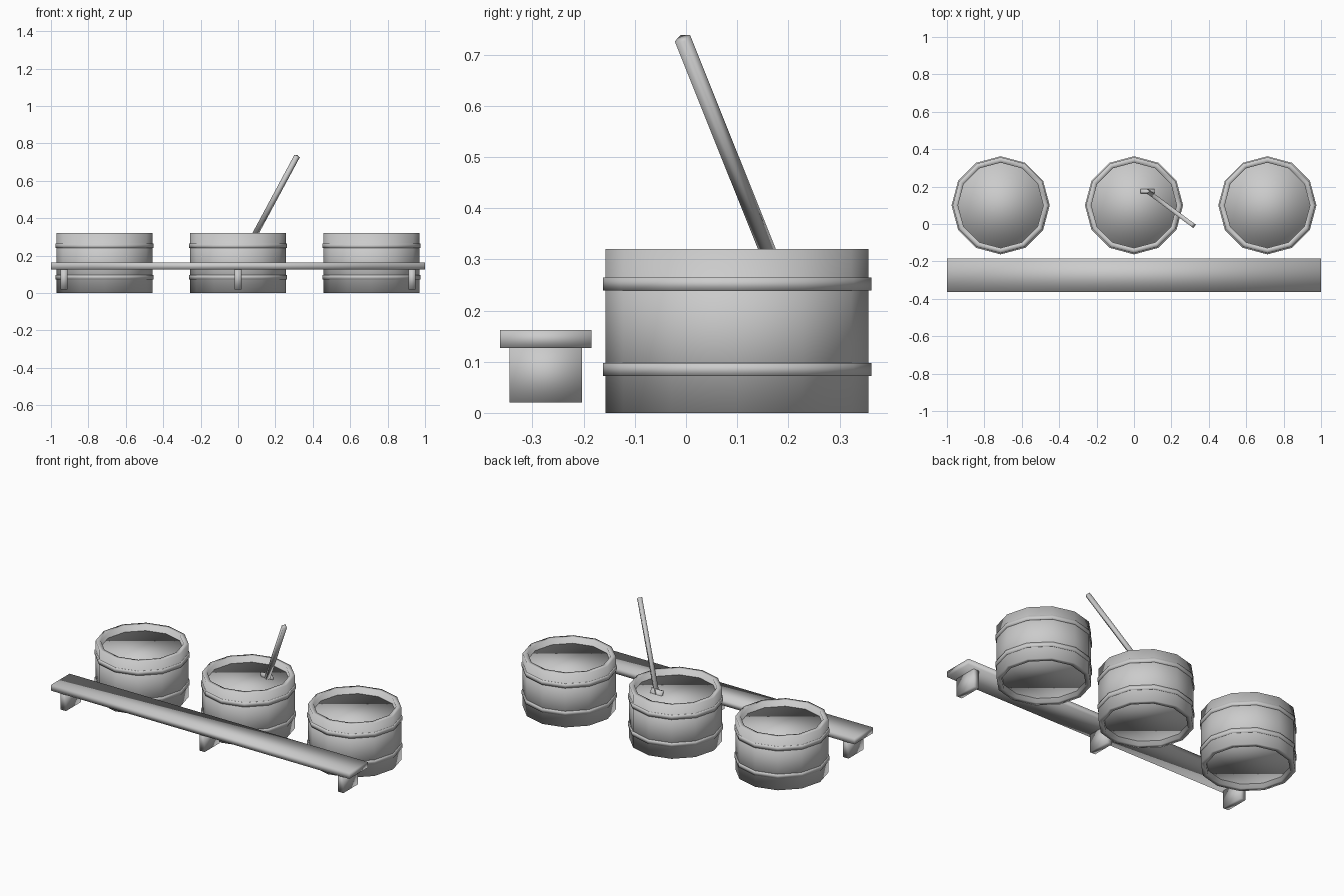
import bpy
import bmesh
import math
from mathutils import Vector

cube = bpy.data.objects.get("Cube")
if cube:
    bpy.data.objects.remove(cube, do_unlink=True)

grey = bpy.data.materials.new("plain grey")
grey.use_nodes = True
grey.diffuse_color = (0.6, 0.6, 0.6, 1)
grey.node_tree.nodes["Principled BSDF"].inputs["Base Color"].default_value = (0.6, 0.6, 0.6, 1)

SIDES = 12


def finish(name, bm, location):
    """Turn a bmesh into a fully smooth-shaded object."""
    bmesh.ops.recalc_face_normals(bm, faces=bm.faces)
    mesh = bpy.data.meshes.new(name)
    bm.to_mesh(mesh)
    bm.free()
    mesh.materials.append(grey)
    mesh.shade_smooth()
    obj = bpy.data.objects.new(name, mesh)
    bpy.context.collection.objects.link(obj)
    obj.location = location
    return obj


def lathe(name, profile, location):
    """Revolve a closed (radius, height) profile around z."""
    bm = bmesh.new()
    rings = []
    for i in range(SIDES):
        a = math.tau * i / SIDES
        rings.append([bm.verts.new((r * math.cos(a), r * math.sin(a), z)) for r, z in profile])
    n = len(profile)
    for i in range(SIDES):
        here, there = rings[i], rings[(i + 1) % SIDES]
        for j in range(n):
            k = (j + 1) % n
            bm.faces.new((here[j], there[j], there[k], here[k]))
    return finish(name, bm, location)


def box(name, size, location):
    bm = bmesh.new()
    bmesh.ops.create_cube(bm, size=1)
    bmesh.ops.scale(bm, vec=size, verts=bm.verts)
    return finish(name, bm, location)


def filling(name, radius, height, location):
    bm = bmesh.new()
    bmesh.ops.create_cone(bm, cap_ends=True, segments=SIDES, radius1=radius,
                          radius2=radius, depth=height)
    return finish(name, bm, location)


# Tubs: hollow wall, two hoops and a filling slightly recessed at both ends
wall = [(0.257, 0), (0.257, 0.32), (0.228, 0.32), (0.228, 0)]
hoop = [(0.25, -0.0125), (0.2625, -0.0125), (0.2625, 0.0125), (0.25, 0.0125)]
for side, x in (("right", -0.713), ("middle", 0), ("left", 0.713)):
    lathe(side + "_tub_wall", wall, (x, 0.1, 0))
    for level, z in (("lower", 0.085), ("upper", 0.252)):
        lathe(f"{side}_tub_{level}_hoop", hoop, (x, 0.1, z))
    filling(side + "_tub_filling", 0.23, 0.258, (x, 0.1, 0.156))

# Bench: plank and three legs
box("bench_plank", (2, 0.178, 0.035), (0, -0.274, 0.1445))
for side, x in (("right", -0.93), ("middle", 0), ("left", 0.93)):
    box(side + "_bench_leg", (0.036, 0.142, 0.115), (x, -0.274, 0.0775))

# Paddle: leaning handle with a small flat blade dipped in the middle tub
bottom = Vector((0.068, 0.178, 0.27))
top = Vector((0.316, -0.007, 0.732))
axis = top - bottom
handle = box("paddle_handle", (0.023, 0.023, axis.length), (bottom + top) / 2)
handle.rotation_mode = 'QUATERNION'
handle.rotation_quaternion = axis.to_track_quat('Z', 'Y')
blade = box("paddle_blade", (0.075, 0.014, 0.06), (0.072, 0.18, 0.282))
blade.rotation_euler.x = math.radians(20)
